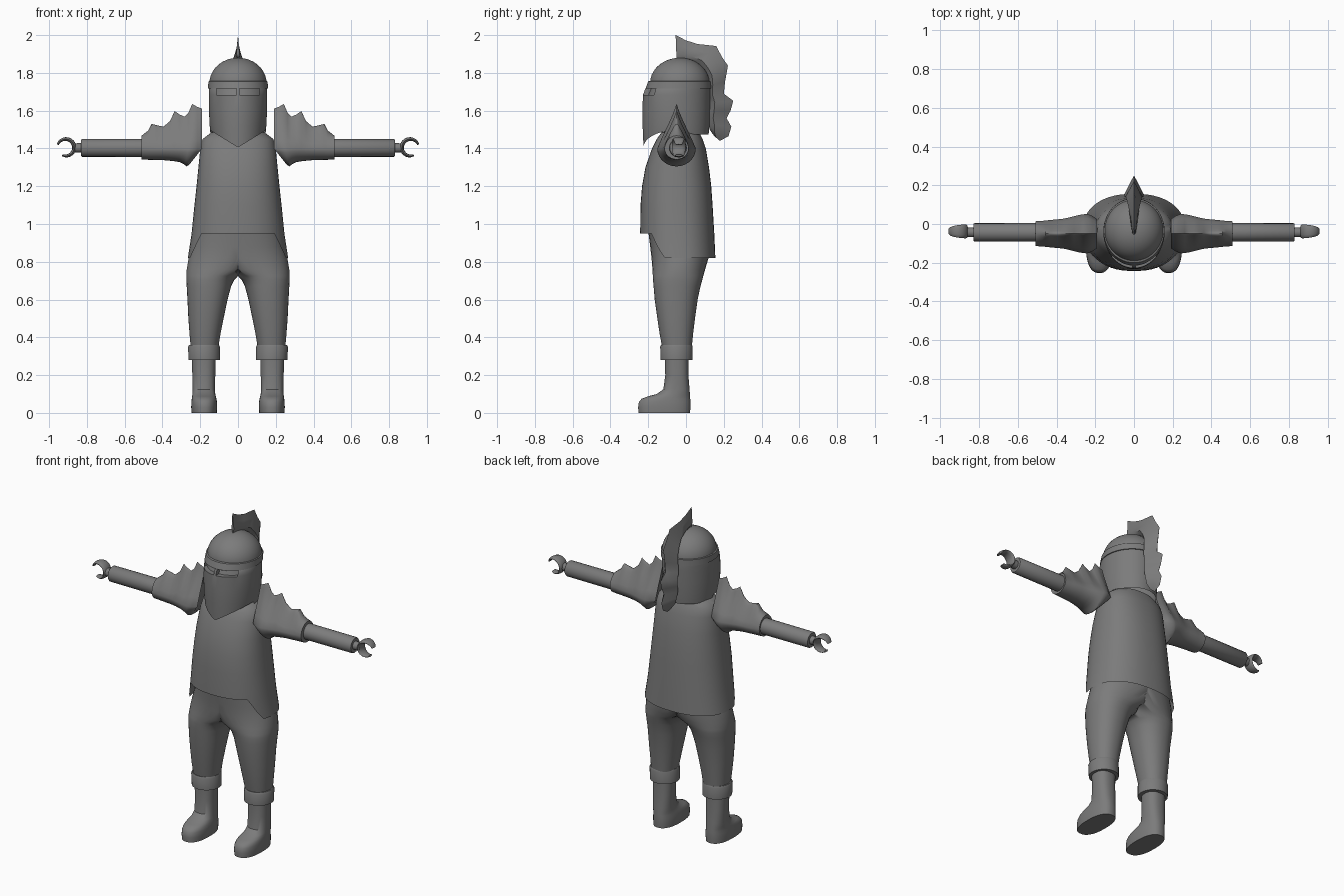
import bpy, bmesh, math
from mathutils import Vector

if "Cube" in bpy.data.objects:
    bpy.data.objects.remove(bpy.data.objects["Cube"])

GREY = bpy.data.materials.new("steel grey")
GREY.diffuse_color = (0.2, 0.2, 0.2, 1)
GREY.use_nodes = True
GREY.node_tree.nodes["Principled BSDF"].inputs["Base Color"].default_value = GREY.diffuse_color


def finish(name, bm, mirror=False, angle=40):
    bmesh.ops.remove_doubles(bm, verts=bm.verts, dist=0.0005)
    bmesh.ops.recalc_face_normals(bm, faces=bm.faces)
    me = bpy.data.meshes.new(name)
    bm.to_mesh(me)
    bm.free()
    ob = bpy.data.objects.new(name, me)
    bpy.context.collection.objects.link(ob)
    me.materials.append(GREY)
    bpy.ops.object.select_all(action='DESELECT')
    bpy.context.view_layer.objects.active = ob
    ob.select_set(True)
    bpy.ops.object.shade_smooth_by_angle(angle=math.radians(angle))
    if mirror:
        m = ob.modifiers.new("mirror", 'MIRROR')
        m.merge_threshold = 0.0005
    return ob


def loft(rings, cap0=True, cap1=True):
    """Skin a list of equal-length closed rings."""
    bm = bmesh.new()
    vs = [[bm.verts.new(p) for p in r] for r in rings]
    n = len(rings[0])
    for a, b in zip(vs, vs[1:]):
        for i in range(n):
            j = (i + 1) % n
            bm.faces.new((a[i], a[j], b[j], b[i]))
    if cap0:
        bm.faces.new(vs[0])
    if cap1:
        bm.faces.new(vs[-1])
    return bm


def oval(z, x0, x1, y0, y1, n=32, e=2.0):
    """Superellipse ring at height z filling the given x and y span."""
    out = []
    for i in range(n):
        a = 2 * math.pi * (i + 0.5) / n
        c, s = math.cos(a), math.sin(a)
        out.append(Vector(((x0 + x1) / 2 + (x1 - x0) / 2 * math.copysign(abs(c) ** (2 / e), c),
                           (y0 + y1) / 2 + (y1 - y0) / 2 * math.copysign(abs(s) ** (2 / e), s), z)))
    return out


def tube(x, r, cy=-0.043, cz=1.403, n=20):
    return [Vector((x, cy + r * math.cos(2 * math.pi * i / n), cz + r * math.sin(2 * math.pi * i / n)))
            for i in range(n)]


# Tunic: hem is high at the front, low at the sides and back
rows = [(1.49, .10, -.11, .05), (1.485, .14, -.13, .07), (1.45, .188, -.155, .088), (1.4, .2, -.18, .105),
        (1.3, .21, -.215, .122), (1.2, .22, -.233, .134), (1.1, .231, -.241, .141), (.95, .246, -.243, .15)]
rings = [oval(z, -w, w, f, b, 48, 2.3) for z, w, f, b in rows]
hem = []
for p, q in zip(rings[-1], oval(.82, -.266, .266, -.235, .156, 48, 2.3)):
    t = min(1, max(0, (abs(p.x) - .195) / .04)) if p.y < -.03 else 1
    hem.append(p.lerp(q, t))
finish("tunic", loft(rings + [hem], True, False))

# Trousers: one leg growing into half the pelvis, mirrored
rows = [(.34, .105, .25, -.125, .03), (.42, .092, .257, -.14, .038), (.5, .076, .263, -.152, .048),
        (.6, .055, .268, -.166, .062), (.67, .036, .272, -.172, .077), (.705, .018, .274, -.175, .087),
        (.725, -.01, .274, -.176, .092), (.76, -.1, .272, -.178, .102), (.82, -.2, .262, -.183, .12),
        (.88, -.23, .245, -.19, .125), (.96, -.23, .23, -.2, .125)]
bm = loft([[Vector((max(0, p.x), p.y, p.z)) for p in oval(*r, 36, 2.2)] for r in rows])
bmesh.ops.delete(bm, geom=[f for f in bm.faces if all(abs(v.co.x) < 1e-5 for v in f.verts)], context='FACES')
finish("trousers", bm, True, 60)

# Rolled cuffs and boots
finish("cuff", loft([oval(.28, .108, .252, -.12, .02), oval(.28, .095, .262, -.135, .035),
                     oval(.35, .096, .265, -.137, .036), oval(.36, .1, .26, -.132, .032),
                     oval(.36, .112, .245, -.12, .02)]), True)
rows = [(.0, .112, .246, -.252, .022), (.03, .11, .248, -.254, .024), (.058, .111, .247, -.25, .024),
        (.075, .114, .245, -.235, .023), (.088, .117, .243, -.2, .022), (.1, .12, .241, -.155, .021),
        (.125, .122, .24, -.12, .019), (.2, .12, .242, -.11, .013), (.3, .118, .245, -.112, .012)]
finish("boot", loft([oval(*r, 32, 2.4) for r in rows]), True)

# Forearm and wrist
finish("forearm", loft([tube(.45, .048), tube(.825, .047), tube(.83, .043), tube(.83, .025), tube(.875, .024)]), True)

# Open clasping hand
rings = []
for k in range(17):
    t = k / 16
    a = math.radians(20 + 275 * t)
    end = math.sin(math.pi * (0.1 + 0.8 * t)) ** 0.6
    ring = []
    for i in range(12):
        b = 2 * math.pi * i / 12
        r = .045 + .011 * end * math.cos(b)
        ring.append(Vector((.912 + r * math.cos(a), -.038 + .036 * end * math.sin(b), 1.405 + r * math.sin(a))))
    rings.append(ring)
finish("hand", loft(rings), True)

# Crested shoulder guard: teardrop sections with a jagged ridge
stations = [(.19, 1.33, .075, 1.61, .85), (.215, 1.315, .092, 1.62, .88), (.243, 1.305, .102, 1.635, .9),
            (.262, 1.312, .1, 1.59, .85), (.283, 1.32, .097, 1.568, .8), (.31, 1.328, .09, 1.58, .8),
            (.335, 1.332, .084, 1.598, .85), (.36, 1.335, .078, 1.545, .75), (.395, 1.338, .074, 1.515, .6),
            (.43, 1.339, .071, 1.523, .6), (.457, 1.34, .068, 1.53, .6), (.475, 1.34, .066, 1.495, .4),
            (.51, 1.342, .064, 1.468, .05), (.51, 1.358, .046, 1.45, 0)]
rings = []
for x, zb, w, zt, k in stations:
    ring = []
    for i in range(28):
        a = 2 * math.pi * i / 28
        c, s = math.cos(a), math.sin(a)
        y = w * c * (1 - k * max(0, s))
        z = 1.4 + (s * (zt - 1.4) if s > 0 else s * (1.4 - zb))
        lean = .05 * max(0, -s) * max(0, (.3 - x) / .1)
        ring.append(Vector((x + lean, -.05 + y, z)))
    rings.append(ring)
finish("shoulder_guard", loft(rings), True, 50)

# Helmet shell: pointed chin guard, recessed eye slit
N = 64
chin = [Vector((p.x, p.y, 1.405 + .62 * abs(p.x) if p.y < -.05 else 1.475))
        for p in oval(0, -.146, .146, -.225, .12, N)]
rows = [(1.52, .15, -.23, .124), (1.6, .154, -.231, .126), (1.684, .155, -.228, .128),
        (1.718, .154, -.215, .128), (1.725, .152, -.2, .127)]
bm = loft([chin] + [oval(z, -w, w, f, b, N) for z, w, f, b in rows], False, True)
slit = [f for f in bm.faces if len(f.verts) == 4 and 1.69 < f.calc_center_median().z < 1.712
        and f.calc_center_median().y < -.1 and .006 < abs(f.calc_center_median().x) < .118]
geo = bmesh.ops.extrude_face_region(bm, geom=slit)["geom"]
bmesh.ops.delete(bm, geom=slit, context='FACES')
bmesh.ops.translate(bm, verts=[g for g in geo if isinstance(g, bmesh.types.BMVert)], vec=(0, .03, 0))
finish("helmet", bm)

# Brow band and dome
finish("brow_band", loft([oval(1.718, -.15, .15, -.205, .125, N), oval(1.718, -.159, .159, -.214, .134, N),
                          oval(1.755, -.157, .157, -.2, .132, N), oval(1.758, -.148, .148, -.19, .122, N)]))
rings = []
for k in range(10):
    a = math.radians(88 * k / 9)
    r = math.cos(a)
    rings.append(oval(1.745 + .135 * math.sin(a), -.152 * r, .152 * r, -.033 - .158 * r, -.033 + .158 * r, 40))
finish("helmet_dome", loft(rings))

# Plume: (inner y, inner z, outer y, outer z, half width) down the back
path = [(-.05, 1.87, -.055, 2.0, .008), (-.02, 1.87, .0, 1.972, .014), (.02, 1.865, .06, 1.953, .02),
        (.06, 1.84, .16, 1.942, .028), (.09, 1.81, .19, 1.885, .035), (.11, 1.77, .222, 1.838, .042),
        (.12, 1.73, .207, 1.755, .046), (.12, 1.68, .2, 1.69, .048), (.12, 1.64, .25, 1.652, .05),
        (.12, 1.6, .236, 1.6, .048), (.12, 1.56, .215, 1.56, .045), (.12, 1.53, .24, 1.515, .042),
        (.125, 1.5, .225, 1.465, .034), (.15, 1.465, .18, 1.44, .012)]
rings = []
for yi, zi, yo, zo, w in path:
    p, q = Vector((0, yi, zi)), Vector((0, yo, zo))
    m, h = p.lerp(q, .25), p.lerp(q, .65)
    rings.append([p, m + Vector((w, 0, 0)), h + Vector((w * .5, 0, 0)), q,
                  h - Vector((w * .5, 0, 0)), m - Vector((w, 0, 0))])
finish("plume", loft(rings), False, 50)
